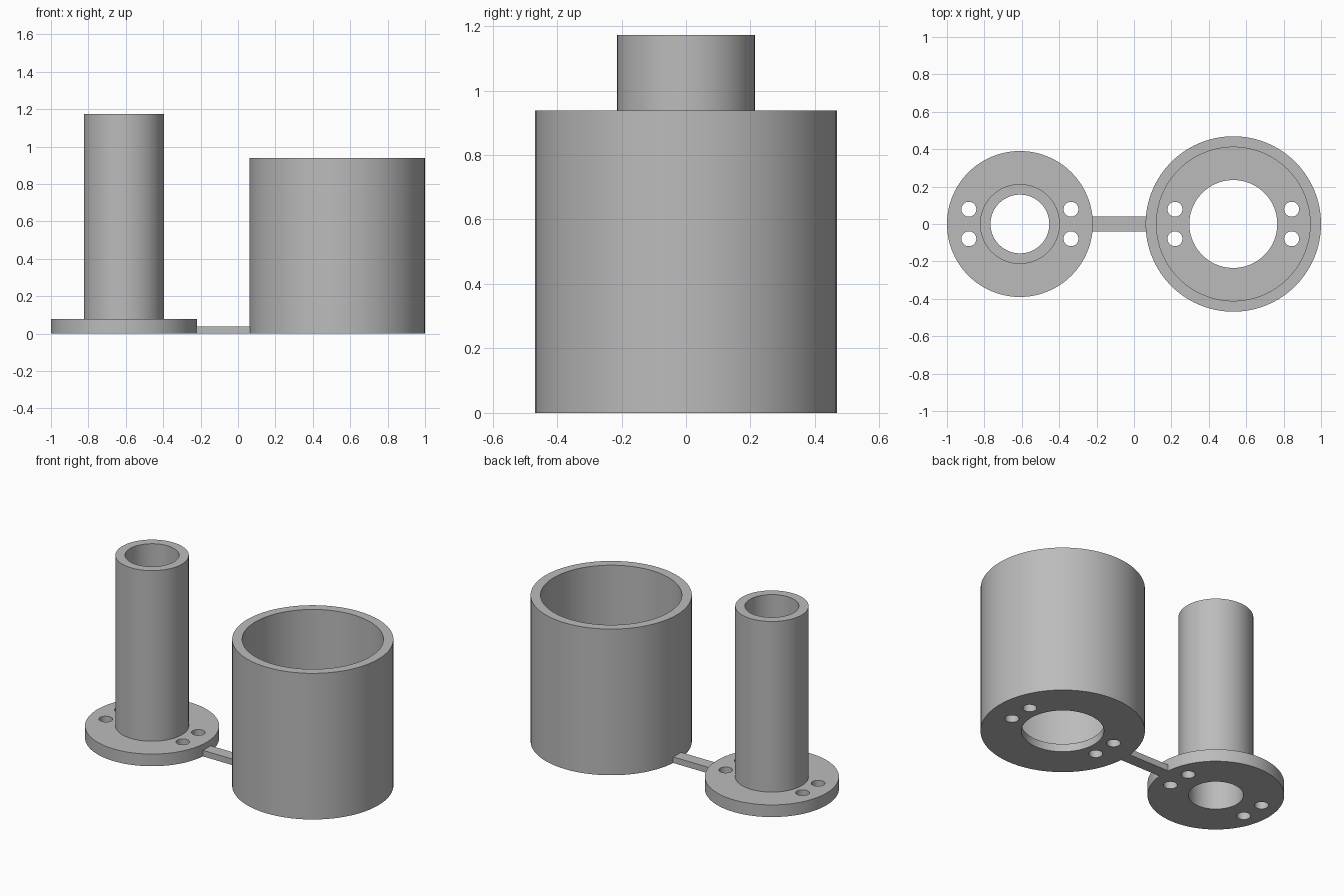
import bpy, bmesh, math

if "Cube" in bpy.data.objects:
    bpy.data.objects.remove(bpy.data.objects["Cube"])

SEG = 96

grey = bpy.data.materials.new("plain_grey")
grey.diffuse_color = (0.5, 0.5, 0.5, 1)
grey.use_nodes = True
grey.node_tree.nodes["Principled BSDF"].inputs["Base Color"].default_value = grey.diffuse_color


def make_object(name, bm):
    bmesh.ops.recalc_face_normals(bm, faces=bm.faces)
    mesh = bpy.data.meshes.new(name)
    bm.to_mesh(mesh)
    bm.free()
    mesh.materials.append(grey)
    obj = bpy.data.objects.new(name, mesh)
    bpy.context.collection.objects.link(obj)
    return obj


def lathe(name, cx, profile):
    """Spin a closed (radius, z) profile around a vertical axis at x = cx."""
    bm = bmesh.new()
    rings = []
    for i in range(SEG):
        a = 2 * math.pi * i / SEG
        rings.append([bm.verts.new((cx + r * math.cos(a), r * math.sin(a), z))
                      for r, z in profile])
    n = len(profile)
    for i in range(SEG):
        r0, r1 = rings[i], rings[(i + 1) % SEG]
        for j in range(n):
            k = (j + 1) % n
            bm.faces.new((r0[j], r1[j], r1[k], r0[k]))
    return make_object(name, bm)


def drill(obj, cx, dx, dy=0.079, radius=0.04):
    """Cut four vertical screw holes through the base of a part."""
    bm = bmesh.new()
    for sx in (-1, 1):
        for sy in (-1, 1):
            res = bmesh.ops.create_cone(bm, cap_ends=True, segments=32,
                                        radius1=radius, radius2=radius, depth=0.4)
            bmesh.ops.translate(bm, verts=res["verts"],
                                vec=(cx + sx * dx, sy * dy, 0))
    cutter = make_object(obj.name + "_hole_cutter", bm)
    mod = obj.modifiers.new("screw_holes", "BOOLEAN")
    mod.operation = "DIFFERENCE"
    mod.solver = "EXACT"
    mod.object = cutter
    bpy.context.view_layer.objects.active = obj
    bpy.ops.object.modifier_apply(modifier=mod.name)
    bpy.data.objects.remove(cutter, do_unlink=True)


def smooth(obj):
    bpy.ops.object.select_all(action="DESELECT")
    obj.select_set(True)
    bpy.context.view_layer.objects.active = obj
    bpy.ops.object.shade_smooth_by_angle(angle=math.radians(30))


# Tall tube standing on a round flange
TUBE_X = -0.61
tube = lathe("flanged_tube", TUBE_X, [
    (0.157, 0), (0.39, 0), (0.39, 0.078), (0.2135, 0.078),
    (0.2135, 1.173), (0.157, 1.173)])
drill(tube, TUBE_X, 0.273)
smooth(tube)

# Wide open cup with a holed floor
CUP_X = 0.531
cup = lathe("open_cup", CUP_X, [
    (0.235, 0), (0.469, 0), (0.469, 0.938), (0.411, 0.938),
    (0.411, 0.05), (0.235, 0.05)])
drill(cup, CUP_X, 0.312)
smooth(cup)

# Thin strip joining the two parts
bm = bmesh.new()
bmesh.ops.create_cube(bm, size=1)
x0, x1 = -0.23, 0.07
for v in bm.verts:
    v.co = ((x0 + x1) / 2 + v.co.x * (x1 - x0), v.co.y * 0.078, 0.0195 + v.co.z * 0.039)
make_object("link_strip", bm)
